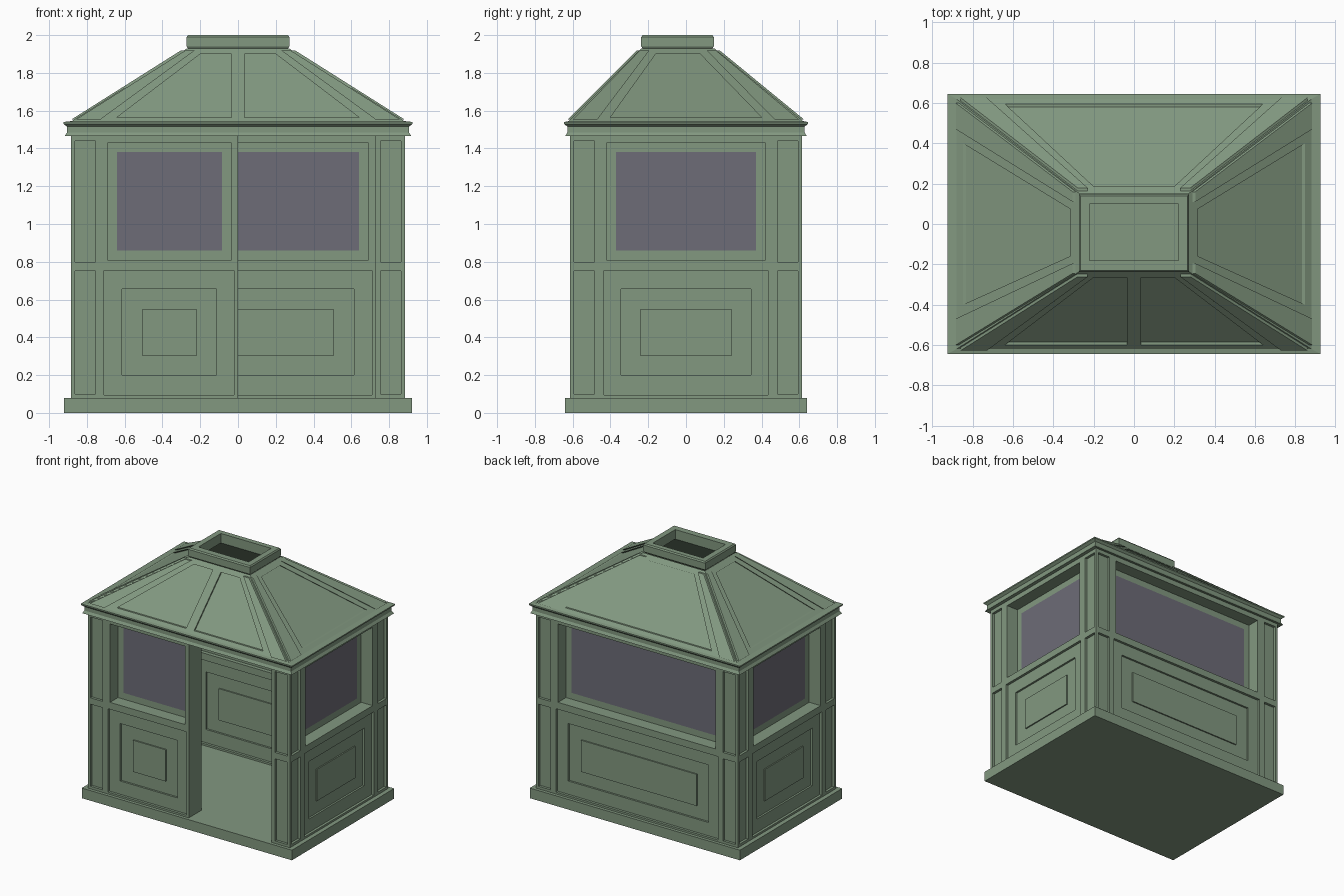
import bpy, bmesh
from math import radians
from mathutils import Matrix, Vector

cube = bpy.data.objects.get("Cube")
if cube:
    bpy.data.objects.remove(cube)


def material(name, color):
    m = bpy.data.materials.new(name)
    m.use_nodes = True
    m.diffuse_color = color
    m.node_tree.nodes["Principled BSDF"].inputs["Base Color"].default_value = color
    return m


GREEN = material("sage_green_paint", (0.223, 0.314, 0.216, 1))
GLASS = material("smoky_glass", (0.153, 0.150, 0.184, 1))

# Main dimensions
HX, HY, THICK = 0.885, 0.615, 0.16
FLOOR, MID, TOP = 0.08, 0.775, 1.47
EAVE, CROWN = 1.545, 1.93


def loft(name, loops, cap=False, closed=False, flip=False, glass=False):
    """Join four-cornered loops in sequence, optionally capping the last one."""
    bm = bmesh.new()
    rows = [[bm.verts.new(p) for p in loop] for loop in loops]
    pairs = list(zip(rows, rows[1:]))
    if closed:
        pairs.append((rows[-1], rows[0]))
    for a, b in pairs:
        for i in range(4):
            j = (i + 1) % 4
            bm.faces.new((a[i], a[j], b[j], b[i]))
    if cap:
        bm.faces.new(rows[-1]).material_index = int(glass)
    if flip:
        bmesh.ops.reverse_faces(bm, faces=bm.faces[:])
    mesh = bpy.data.meshes.new(name)
    bm.to_mesh(mesh)
    bm.free()
    mesh.materials.append(GREEN)
    mesh.materials.append(GLASS)
    obj = bpy.data.objects.new(name, mesh)
    bpy.context.collection.objects.link(obj)
    return obj


def rect(u0, u1, v0, v1):
    return [(u0, v0), (u1, v0), (u1, v1), (u0, v1)]


def tile(name, angle, dist, rings, inside=False, glass=False):
    """Stepped panel on the side turned by angle; rings hold (corners, depth)."""
    rot = Matrix.Rotation(radians(angle), 3, 'Z')
    sign = -1 if inside else 1
    loops = [[rot @ Vector((u, -dist(v) + sign * depth, v)) for u, v in corners]
             for corners, depth in rings]
    loft(name, loops, True, False, inside, glass)


def ring_box(name, profile, closed=True, flip=False):
    """Rectangular hoop from (half width, front y, back y, z) profile points."""
    loft(name, [[(-x, a, z), (x, a, z), (x, b, z), (-x, b, z)]
                for x, a, b, z in profile], closed=closed, flip=flip)


def stepped(outer, steps):
    """Turn nested outlines and their depths into stepped rings."""
    rings, depth = [(outer, 0)], 0
    for outline, new_depth in steps:
        rings += [(outline, depth), (outline, new_depth)]
        depth = new_depth
    return rings


def wall(name, angle, half, u0, u1, gaps):
    """Panelled lower wall and framed window, on both faces of the wall."""
    for inside in (False, True):
        d = half - THICK if inside else half
        where = "inner" if inside else "outer"
        steps = []
        for (l, r), (low, high), depth in zip(gaps, ((0.095, 0.755), (0.2, 0.655), (0.3, 0.55)),
                                              (0.02, 0.035, 0.025)):
            steps.append((rect(u0 + l, u1 - r, low, high), depth))
        tile(f"{name}_{where}_lower_panel", angle, lambda v: d,
             stepped(rect(u0, u1, FLOOR, MID), steps), inside)
        # The glass lies flush with its frame
        jamb = 0.03 if inside else 0.1
        w0, w1 = u0 + 0.035, u1 - 0.035
        rings = stepped(rect(u0, u1, MID, TOP), [(rect(w0, w1, 0.81, 1.43), jamb)])
        rings.append((rect(w0 + 0.05, w1 - 0.05, 0.86, 1.38), jamb))
        tile(f"{name}_{where}_window", angle, lambda v: d, rings, inside, True)


# Base slab with the floor on top
bpy.ops.mesh.primitive_cube_add(size=1, location=(0, 0, FLOOR / 2))
base = bpy.context.object
base.name = "base_slab"
base.scale = (1.84, 1.28, FLOOR)
base.data.materials.append(GREEN)

# Walls; the right half of the front is an open doorway
IX, IY = HX - THICK, HY - THICK
even = [(0.02, 0.02), (0.11, 0.11), (0.215, 0.215)]
wall("front_wall", 0, HY, -IX, 0, [(0.015, 0.02), (0.11, 0.115), (0.22, 0.22)])
wall("back_wall", 180, HY, -IX, IX, [(0.015, 0.015), (0.11, 0.11), (0.22, 0.22)])
wall("right_wall", 90, HX, -IY, IY, even)
wall("left_wall", -90, HX, -IY, IY, even)

# Doorway side faces
tile("doorway_wall_end", 90, lambda v: 0, [(rect(-HY, -IY, FLOOR, TOP), 0)])
tile("doorway_corner_side", -90, lambda v: -IX, [(rect(IY, HY, FLOOR, TOP), 0)])

# Corner pilasters with sunken panels
for side, angle, dist, edge in (("front", 0, HY, HX), ("right", 90, HX, HY),
                                ("back", 180, HY, HX), ("left", -90, HX, HY)):
    for end, u0, u1 in (("a", -edge, THICK - edge), ("b", edge - THICK, edge)):
        near, far = (0.022, 0.03) if end == "a" else (0.03, 0.022)
        for part, z0, z1, p0, p1 in (("lower", FLOOR, MID, 0.1, 0.75),
                                     ("upper", MID, TOP, 0.8, 1.44)):
            tile(f"{side}_pilaster_{end}_{part}", angle, lambda v: dist,
                 stepped(rect(u0, u1, z0, z1),
                         [(rect(u0 + near, u1 - far, p0, p1), 0.02)]))

# Cornice with hollow moulded edge
ring_box("cornice", [(x, -y, y, z) for x, y, z in (
    (IX, IY, TOP), (HX, HY, TOP), (0.918, 0.64, 1.465), (0.905, 0.628, 1.485),
    (0.905, 0.628, 1.515), (0.925, 0.645, 1.53), (0.925, 0.645, 1.54),
    (0.88, 0.62, EAVE), (IX, IY, EAVE))])

# Roof slopes
RX, RY, TX, TF, TB = 0.88, 0.62, 0.27, -0.235, 0.15


def slope(d0, d1):
    return lambda v: d0 + (d1 - d0) * (v - EAVE) / (CROWN - EAVE)


def roof_tile(name, angle, run, outer, panel):
    tile(name, angle, run, stepped(outer, [(panel, 0.015)]))


P0, P1 = 1.565, 1.9
front, back, side = slope(RY, -TF), slope(RY, TB), slope(RX, TX)
roof_tile("roof_front_left_half", 0, front,
          [(-RX, EAVE), (0, EAVE), (0, CROWN), (-TX, CROWN)],
          [(-0.64, P0), (-0.035, P0), (-0.035, P1), (-0.2, P1)])
roof_tile("roof_front_right_half", 0, front,
          [(0, EAVE), (RX, EAVE), (TX, CROWN), (0, CROWN)],
          [(0.035, P0), (0.64, P0), (0.2, P1), (0.035, P1)])
roof_tile("roof_back", 180, back,
          [(-RX, EAVE), (RX, EAVE), (TX, CROWN), (-TX, CROWN)],
          [(-0.64, P0), (0.64, P0), (0.2, P1), (-0.2, P1)])
for name, angle, a, b in (("right", 90, TF, TB), ("left", -90, -TB, -TF)):
    roof_tile(f"roof_{name}", angle, side,
              [(-RY, EAVE), (RY, EAVE), (b, CROWN), (a, CROWN)],
              [(-0.4, P0), (0.4, P0), (b - 0.075, P1), (a + 0.075, P1)])

# Raised strips beside every hip
for name, angle, run, edge, a, b in (
        ("front", 0, front, RX, -TX, TX), ("back", 180, back, RX, -TX, TX),
        ("right", 90, side, RY, TF, TB), ("left", -90, side, RY, -TB, -TF)):
    lo, hi = 1.552, 1.918
    for end, quad in (
            ("a", [(-edge + 0.02, lo), (-edge + 0.15, lo), (a + 0.04, hi), (a - 0.01, hi)]),
            ("b", [(edge - 0.15, lo), (edge - 0.02, lo), (b + 0.01, hi), (b - 0.04, hi)])):
        tile(f"{name}_hip_strip_{end}", angle, run, [(quad, 0), (quad, -0.015)])

# Hollow underside of the roof
ring_box("roof_lining", [(IX, -IY, IY, EAVE), (0.22, -0.18, 0.1, CROWN - 0.005)],
         closed=False, flip=True)

# Open vent collar on the crown
ring_box("vent_collar", [
    (0.22, -0.18, 0.1, 1.925), (0.262, -0.227, 0.137, 1.925), (0.272, -0.237, 0.147, 1.94),
    (0.272, -0.237, 0.147, 1.99), (0.265, -0.23, 0.14, 2.0), (0.22, -0.18, 0.1, 2.0)])
